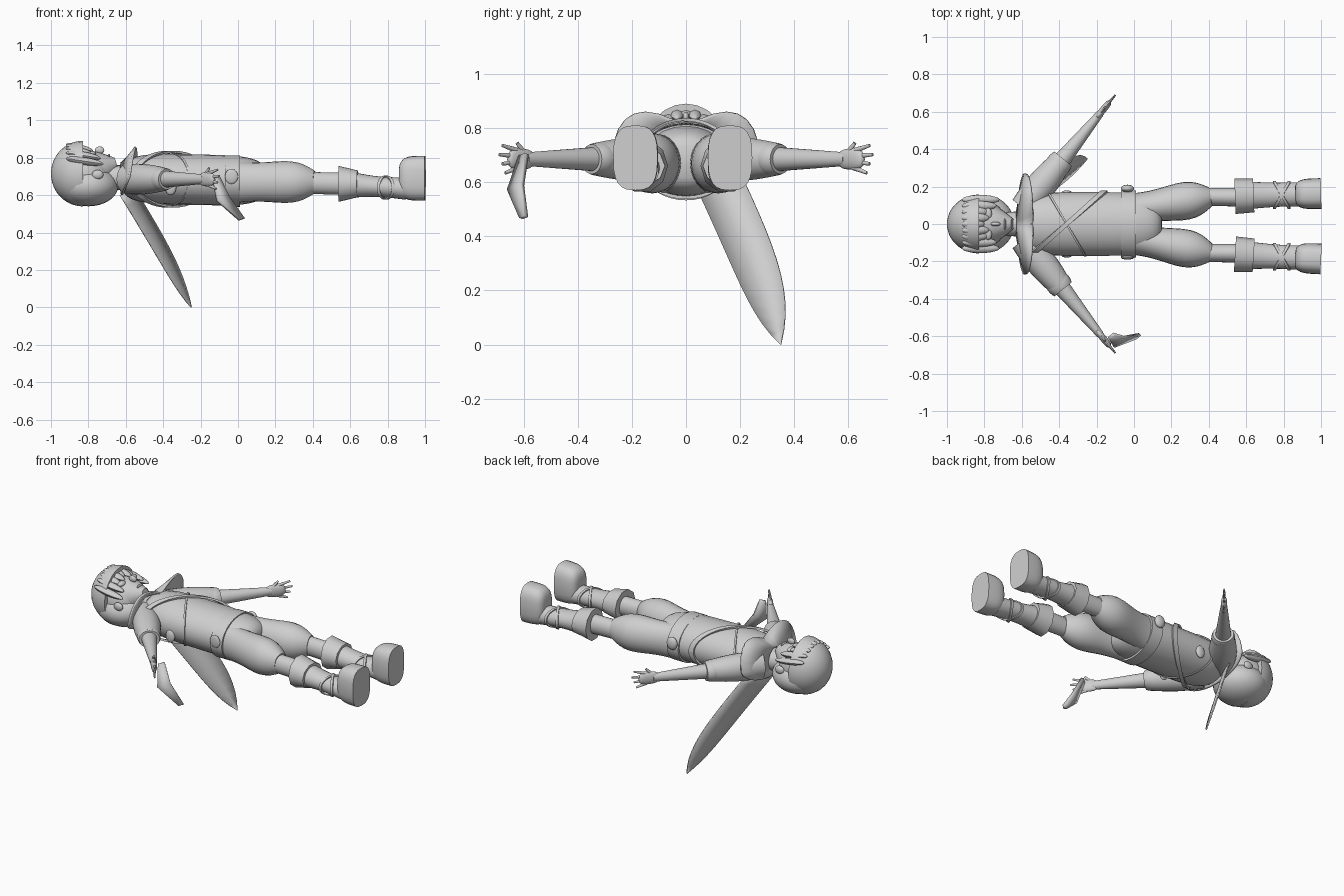
import bpy, bmesh
from math import sin, cos, pi, copysign
from mathutils import Vector

if "Cube" in bpy.data.objects:
    bpy.data.objects.remove(bpy.data.objects["Cube"])

shade = (0.62, 0.62, 0.62, 1)
grey = bpy.data.materials.new("plain_grey")
grey.use_nodes = True
grey.diffuse_color = shade
grey.node_tree.nodes["Principled BSDF"].inputs["Base Color"].default_value = shade


def finish(name, verts, rows, count, closed=True, caps=True, thick=0):
    """Join equal rows of points into a shaded object."""
    faces = []
    for row in range(rows - 1):
        for i in range(count if closed else count - 1):
            a, b = row * count + i, row * count + (i + 1) % count
            faces.append((a, b, b + count, a + count))
    if caps:
        faces.append(range(count))
        faces.append(range(len(verts) - count, len(verts)))
    mesh = bpy.data.meshes.new(name)
    mesh.from_pydata([tuple(v) for v in verts], [], [tuple(f) for f in faces])
    bm = bmesh.new()
    bm.from_mesh(mesh)
    bmesh.ops.recalc_face_normals(bm, faces=bm.faces)
    bm.to_mesh(mesh)
    bm.free()
    mesh.materials.append(grey)
    ob = bpy.data.objects.new(name, mesh)
    bpy.context.collection.objects.link(ob)
    if thick:
        modifier = ob.modifiers.new("thickness", "SOLIDIFY")
        modifier.thickness, modifier.offset = thick, 0
    bpy.ops.object.select_all(action="DESELECT")
    ob.select_set(True)
    bpy.context.view_layer.objects.active = ob
    bpy.ops.object.shade_smooth_by_angle(angle=pi / 4)


# Radius rules along a part, from t = 0 at its start to t = 1 at its end
def swell(start, end, bulge=0, skew=1):
    return lambda t: start + (end - start) * t + bulge * sin(pi * t ** skew)


def barrel(radius, k=2):
    return lambda t: radius * max(0, 1 - abs(2 * t - 1) ** k) ** (1 / k)


def cap(radius, k=2):
    return lambda t: radius * max(0, 1 - (1 - t) ** k) ** (1 / k)


def loft(name, start, end, width, height, sides=24, steps=16, power=1):
    """Oval rings from start to end, sized by the two radius rules."""
    start, end = Vector(start), Vector(end)
    direction = (end - start).normalized()
    side = direction.cross(Vector((0, 0, 1))).normalized()
    up = side.cross(direction)
    verts = []
    for step in range(steps + 1):
        t = (1 - cos(pi * step / steps)) / 2
        w, h = max(width(t), .002), max(height(t), .002)
        for i in range(sides):
            c, s = cos(2 * pi * i / sides), sin(2 * pi * i / sides)
            c, s = copysign(abs(c) ** power, c), copysign(abs(s) ** power, s)
            verts.append(start.lerp(end, t) + side * c * w + up * s * h)
    finish(name, verts, steps + 1, sides)


def ball(name, centre, length, width, height):
    centre, reach = Vector(centre), Vector((length, 0, 0))
    loft(name, centre - reach, centre + reach, barrel(width), barrel(height))


def strap(name, centre, width, height, breadth, slant=0, thick=.012):
    """A closed strap round the x axis; slant shifts it along x across the body."""
    verts, count = [], 40
    for i in range(count + 1):
        c, s = cos(2 * pi * i / count), sin(2 * pi * i / count)
        for along, out in ((-1, 0), (1, 0), (1, thick), (-1, thick)):
            offset = (slant * c + along * breadth / 2, (width + out) * c, (height + out) * s)
            verts.append(Vector(centre) + Vector(offset))
    finish(name, verts, count + 1, 4, caps=False)


# Head, hair and neck
ball("head", (-.82, 0, .71), .14, .13, .13)
loft("face", (-.85, 0, .71), (-.65, 0, .77), swell(.13, .03, .02), swell(.13, .03, .02))
loft("hair_crown", (-1, 0, .715), (-.83, 0, .715), cap(.157), cap(.175))
ball("hair_back", (-.8, 0, .65), .16, .155, .11)
loft("neck", (-.72, 0, .7), (-.58, 0, .69), swell(.06, .07), swell(.06, .07))

# Fringe locks over the brow, longer at the temples
for i in range(-4, 5):
    across = i / 4
    y, rise = .13 * across, .16 * cos(across)
    tip = -.8 + .08 * across ** 2 + .02 * (i % 2)
    loft("fringe_lock", (-.92, y, .71 + rise), (tip, y, .68 + rise), barrel(.025), barrel(.02), sides=8)

# Face details
ball("nose", (-.74, 0, .84), .025, .012, .02)
ball("mouth", (-.69, 0, .81), .006, .03, .01)
for s in (1, -1):
    ball("eye", (-.78, s * .055, .82), .02, .03, .015)
    ball("ear", (-.75, s * .13, .71), .03, .015, .025)

# Trunk, belt and straps
loft("tunic", (-.62, 0, .69), (.15, 0, .675), barrel(.17, 4), barrel(.135, 4), steps=24)
strap("belt", (-.03, 0, .675), .167, .126, .08)
strap("chest_strap", (-.36, 0, .685), .168, .14, .035, slant=.2)
strap("tunic_seam", (-.36, 0, .685), .168, .137, .012, slant=-.1, thick=.006)
loft("belt_buckle", (-.07, 0, .8), (.01, 0, .8), swell(.035, .035), swell(.012, .012), power=.5)
ball("belt_pouch", (-.035, .19, .71), .035, .02, .04)
ball("belt_hook", (-.035, -.18, .7), .035, .01, .04)
for s in (1, -1):
    ball("side_pouch", (-.36, s * .165, .64), .03, .015, .04)

# Wide collar rising to a point above each shoulder
collar, count = [], 32
for spread in (0, .5, 1):
    for i in range(count):
        c, s = cos(2 * pi * i / count), sin(2 * pi * i / count)
        peak = .08 * abs(2 * c * s) if s > 0 else 0
        neckline = Vector((-.625, .07 * c, .7 + .07 * s))
        rim = Vector((-.58 + .04 * s, .27 * c, .7 + .1 * s + peak))
        collar.append(neckline.lerp(rim, spread))
finish("collar", collar, 3, count, caps=False, thick=.012)

# Long scarf end trailing from the nape
scarf, steps = [], 12
root, tip = Vector((-.6, .11, .63)), Vector((-.25, .35, 0))
bow, half_width = Vector((.03, .03, -.03)), Vector((.03, .08, .03))
for step in range(steps + 1):
    t = step / steps
    middle = root.lerp(tip, t) + bow * sin(pi * t)
    half = half_width * (1 - t ** 4)
    crease = Vector((.012, 0, 0)) * (1 - t)
    scarf += [middle - half, middle + crease, middle + half]
finish("scarf_tail", scarf, steps + 1, 3, closed=False, caps=False, thick=.008)

for s in (1, -1):
    # Arm, measured as a share of the way from shoulder to fingertips
    shoulder, fingertip = Vector((-.55, s * .14, .685)), Vector((-.1, s * .69, .685))

    def limb(name, start, end, width, height, **options):
        loft(name, shoulder.lerp(fingertip, start), shoulder.lerp(fingertip, end), width, height, **options)

    limb("sleeve", -.1, .36, swell(.07, .06, .015), swell(.08, .06, .01))
    limb("sleeve_cuff", .29, .38, swell(.065, .06, .005), swell(.06, .055, .005))
    limb("forearm", .33, .82, swell(.048, .02), swell(.046, .025))
    limb("hand", .77, .94, barrel(.018, 3), barrel(.038, 3))
    for i in range(4):
        fan = Vector((0, 0, (i - 1.5) * .02))
        reach = 1 - .02 * abs(i - 2)
        loft("finger", shoulder.lerp(fingertip, .87) + fan, shoulder.lerp(fingertip, reach) + fan * 1.7,
             swell(.01, .005), swell(.011, .006), sides=8)
    loft("thumb", shoulder.lerp(fingertip, .8), shoulder.lerp(fingertip, .88) + Vector((0, 0, .06)),
         swell(.012, .006), swell(.014, .007), sides=8)
    for start in (.1, .2):
        hang = Vector((-.06, -s * .03, -.03))
        loft("sleeve_tatter", shoulder.lerp(fingertip, start) + hang,
             shoulder.lerp(fingertip, start + .15) + hang, swell(.04, .005), swell(.015, .005), sides=6)

    # Leg, with both feet drifting slightly to one side
    def leg(name, start, end, width, height, **options):
        ends = [(x, s * y - .012 * x, z) for x, y, z in (start, end)]
        loft(name, *ends, width, height, **options)

    leg("trouser_leg", (0, .08, .67), (.41, .15, .67), swell(.085, .05, .04, 2), swell(.11, .06, .035, 2))
    leg("shin", (.38, .15, .665), (.6, .15, .66), swell(.048, .05), swell(.058, .06))
    leg("boot_cuff", (.54, .155, .66), (.64, .16, .66), swell(.095, .09), swell(.1, .075), sides=10, steps=2)
    leg("boot_shaft", (.6, .16, .655), (.9, .17, .635), swell(.075, .065, -.005), swell(.07, .06, -.01))
    leg("boot_foot", (.86, .17, .69), (1, .175, .69), cap(.082, 4), cap(.12, 4), power=.7)
    for slant in (.04, -.04):
        strap("boot_lace", (.79, s * .165 - .01, .64), .066, .056, .016, slant, .008)

# Bent throwing stick held in the right hand
stick = []
for centre, taper in (((-.12, -.6, .7), .5), ((-.08, -.63, .58), 1), ((.02, -.6, .47), .4)):
    half = Vector((.03, .025, .01)) * taper
    stick += [Vector(centre) - half, Vector(centre) + half]
finish("throwing_stick", stick, 3, 2, closed=False, caps=False, thick=.018)
